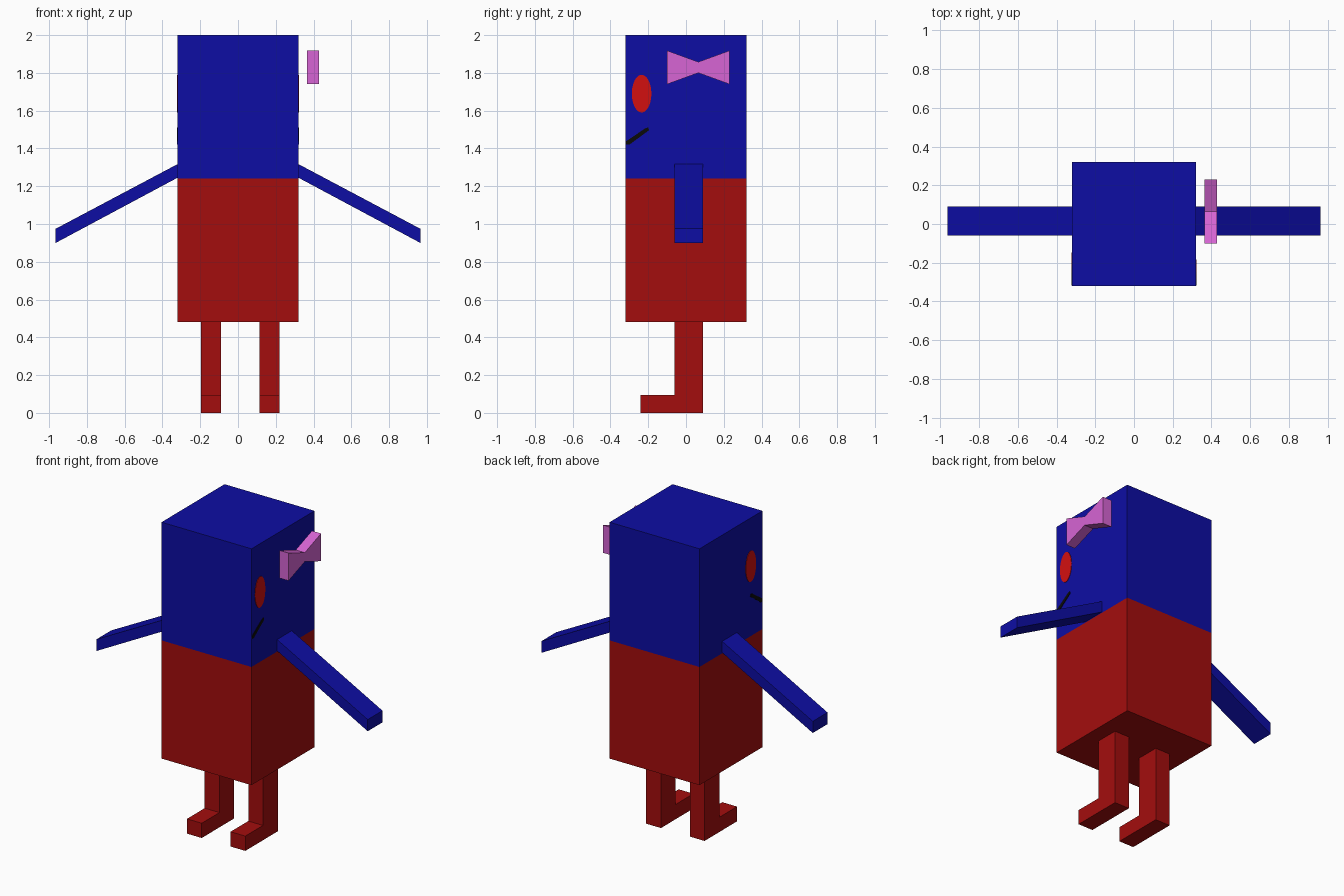
import bpy, bmesh, math

if "Cube" in bpy.data.objects:
    bpy.data.objects.remove(bpy.data.objects["Cube"])


def material(name, rgb):
    m = bpy.data.materials.new(name)
    m.diffuse_color = (*rgb, 1)
    m.use_nodes = True
    m.node_tree.nodes["Principled BSDF"].inputs["Base Color"].default_value = m.diffuse_color
    return m


blue = material("deep blue", (0.004, 0.004, 0.37))
red = material("dark red", (0.37, 0.004, 0.004))
bright = material("bright red", (0.65, 0.005, 0.005))
pink = material("pink", (0.68, 0.13, 0.66))
black = material("black", (0.003, 0.003, 0.003))


def prism(name, profile, axis, a, b, mat):
    """Extrude a 2D profile (x,z) along y or (y,z) along x from a to b."""
    def at(p, d):
        return (d, p[0], p[1]) if axis == "x" else (p[0], d, p[1])
    bm = bmesh.new()
    lo = [bm.verts.new(at(p, a)) for p in profile]
    hi = [bm.verts.new(at(p, b)) for p in profile]
    bm.faces.new(lo)
    bm.faces.new(hi)
    n = len(profile)
    for i in range(n):
        j = (i + 1) % n
        bm.faces.new((lo[i], lo[j], hi[j], hi[i]))
    bmesh.ops.recalc_face_normals(bm, faces=bm.faces)
    me = bpy.data.meshes.new(name)
    bm.to_mesh(me)
    bm.free()
    me.materials.append(mat)
    ob = bpy.data.objects.new(name, me)
    bpy.context.collection.objects.link(ob)
    return ob


def rect(u0, u1, z0, z1):
    return [(u0, z0), (u1, z0), (u1, z1), (u0, z1)]


# Body: blue upper half, red lower half
W = 0.32
prism("upper_body", rect(-W, W, 1.24, 2.0), "y", -W, W, blue)
prism("lower_body", rect(-W, W, 0.48, 1.24), "y", -W, W, red)

# Legs with feet pointing forward
leg = [(-0.24, 0), (0.09, 0), (0.09, 0.48), (-0.06, 0.48), (-0.06, 0.095), (-0.24, 0.095)]
prism("left_leg", leg, "x", -0.195, -0.09, red)
prism("right_leg", leg, "x", 0.115, 0.22, red)

for side, s, eye_y in (("left", -1, -0.20), ("right", 1, -0.235)):
    # Sloping arm
    arm = [(s * W, 1.245), (s * 0.965, 0.90), (s * 0.965, 0.975), (s * W, 1.317)]
    prism(side + "_arm", arm, "y", -0.06, 0.09, blue)
    # Oval eye plate
    angles = [2 * math.pi * i / 24 for i in range(24)]
    oval = [(eye_y + 0.052 * math.cos(t), 1.69 + 0.1 * math.sin(t)) for t in angles]
    prism(side + "_eye", oval, "x", s * (W - 0.002), s * (W + 0.003), bright)
    # Slanted mouth stroke
    mouth = [(-0.318, 1.42), (-0.30, 1.42), (-0.195, 1.497), (-0.20, 1.512), (-0.215, 1.507), (-0.318, 1.437)]
    prism(side + "_mouth", mouth, "x", s * (W - 0.002), s * (W + 0.003), black)

# Floating bow beside the head
bow = [(-0.10, 1.74), (0.065, 1.80), (0.23, 1.74), (0.23, 1.918), (0.065, 1.858), (-0.10, 1.918)]
prism("bow", bow, "x", 0.365, 0.43, pink)
